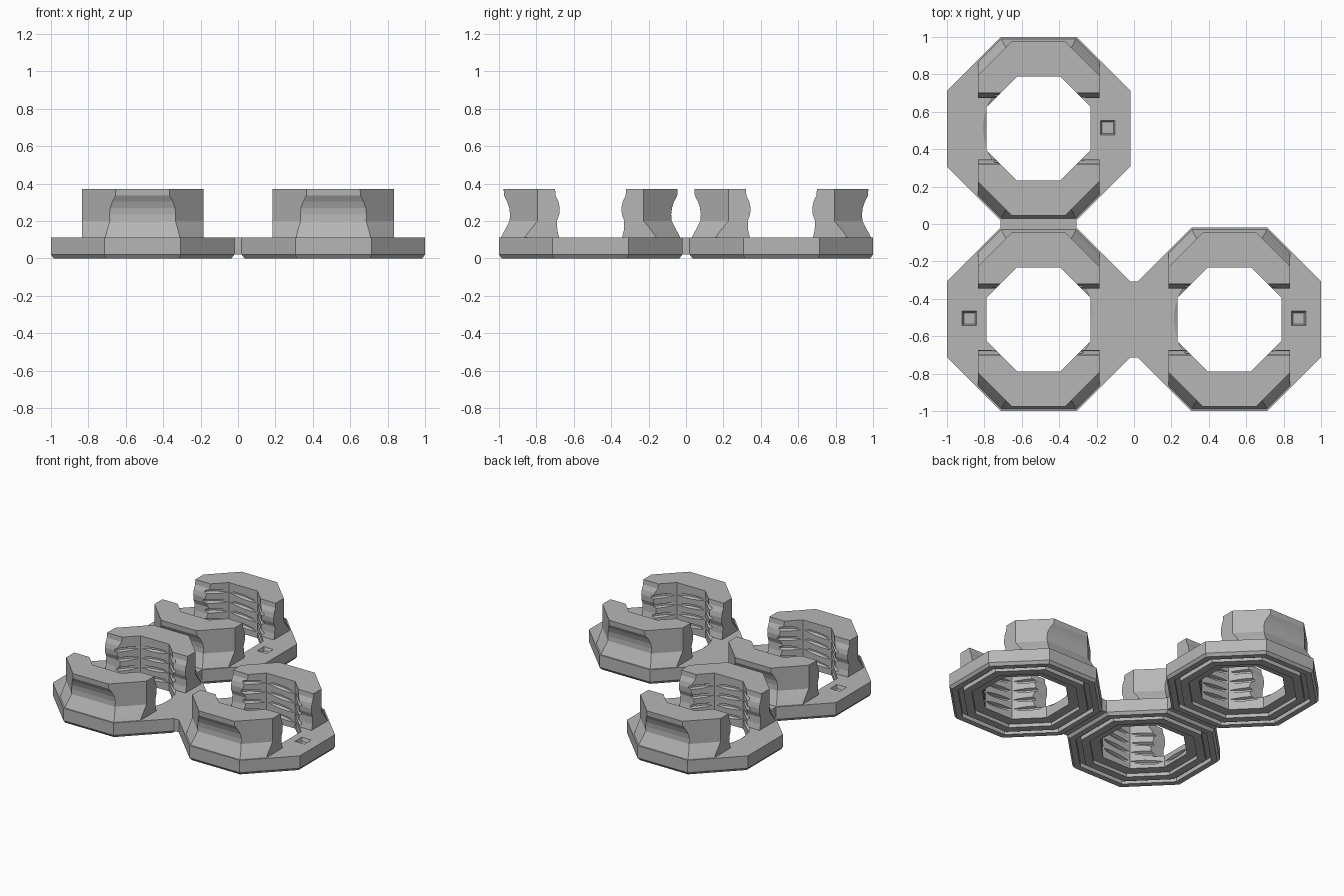
import bpy, bmesh, math
from mathutils import Matrix, Vector

if "Cube" in bpy.data.objects:
    bpy.data.objects.remove(bpy.data.objects["Cube"])

gray = bpy.data.materials.new("mid_gray")
gray.use_nodes = True
COLOR = (0.47, 0.47, 0.47, 1)
gray.diffuse_color = COLOR
gray.node_tree.nodes["Principled BSDF"].inputs["Base Color"].default_value = COLOR

T8 = math.tan(math.pi / 8)
HALF = 0.51          # unit centre offset
OUTER, HOLE = 0.49, 0.278
TOP = 0.11           # top of the base plates


def make_object(name, bm, location=(0, 0, 0)):
    bmesh.ops.recalc_face_normals(bm, faces=bm.faces)
    mesh = bpy.data.meshes.new(name)
    bm.to_mesh(mesh)
    bm.free()
    mesh.materials.append(gray)
    obj = bpy.data.objects.new(name, mesh)
    obj.location = location
    bpy.context.collection.objects.link(obj)
    return obj


def loft(bm, rings, closed=False):
    """Skin equal-length point rings; cap the ends or join last to first."""
    loops = [[bm.verts.new(p) for p in ring] for ring in rings]
    pairs = list(zip(loops, loops[1:]))
    if closed:
        pairs.append((loops[-1], loops[0]))
    else:
        bm.faces.new(loops[0])
        bm.faces.new(loops[-1])
    for a, b in pairs:
        for i in range(len(a)):
            j = (i + 1) % len(a)
            bm.faces.new((a[i], a[j], b[j], b[i]))


def polygon(apothem, z, sides=8):
    r = apothem / math.cos(math.pi / sides)
    angles = [(i + 0.5) * math.tau / sides for i in range(sides)]
    return [Vector((r * math.cos(a), r * math.sin(a), z)) for a in angles]


def cut(obj, cutter):
    """Subtract the cutter from the object and keep the result as its mesh."""
    cutter.hide_render = True
    mod = obj.modifiers.new("cut", "BOOLEAN")
    mod.operation, mod.solver, mod.object = "DIFFERENCE", "EXACT", cutter
    graph = bpy.context.evaluated_depsgraph_get()
    mesh = bpy.data.meshes.new_from_object(obj.evaluated_get(graph))
    obj.modifiers.clear()
    obj.data = mesh


def thread_cutter(location, lean):
    """Stack of tilted sharp-rimmed discs that carve lens-shaped grooves."""
    bm = bmesh.new()
    for level in range(4):
        tilt = Matrix.Translation((0, 0, 0.085 + 0.07 * level)) @ Matrix.Rotation(lean, 4, "Y")
        rings = [polygon(0.27, -0.018, 48), polygon(0.298, -0.006, 48),
                 polygon(0.298, 0.006, 48), polygon(0.27, 0.018, 48)]
        loft(bm, [[tilt @ p for p in ring] for ring in rings])
    return make_object("thread_cutter", bm, location)


def socket_cutter(location):
    """Tapered square pocket."""
    bm = bmesh.new()
    loft(bm, [polygon(w, z, 4) for w, z in ((0.03, TOP - 0.025), (0.042, TOP + 0.01))])
    return make_object("socket_cutter", bm, location)


def base_plate(name, location):
    """Octagonal ring with chamfered rim and a grooved underside."""
    profile = [(OUTER, TOP), (OUTER, 0.02), (0.475, 0), (0.435, 0), (0.435, 0.03),
               (0.40, 0.03), (0.40, 0), (0.345, 0), (0.345, 0.025), (HOLE, 0.025),
               (HOLE, TOP)]
    bm = bmesh.new()
    loft(bm, [polygon(a, z) for a, z in profile], closed=True)
    return make_object(name, bm, location)


def jaw(name, location, side):
    """Half-octagon wall with flared foot, waisted back and overhanging lip."""
    # height, octagon apothem, lip apothem, tip position
    levels = [(TOP - 0.005, 0.483, 0.483, 0.167), (0.15, 0.459, 0.459, 0.178),
              (0.2, 0.43, 0.433, 0.18), (0.235, 0.43, 0.431, 0.167),
              (0.27, 0.43, 0.435, 0.165), (0.305, 0.43, 0.447, 0.172),
              (0.335, 0.43, 0.463, 0.187), (0.37, 0.43, 0.465, 0.19)]
    width = 0.325
    inner_sum = HOLE * (1 + T8)
    rings = []
    for z, a, lip, tip in levels:
        diagonal = a * (1 + T8)
        half = [(HOLE * T8, HOLE), (inner_sum - tip, tip), (width, tip),
                (width, diagonal - width), (diagonal - lip, lip)]
        outline = half + [(-x, y) for x, y in reversed(half)]
        rings.append([(x, y * side, z) for x, y in outline])
    bm = bmesh.new()
    loft(bm, rings)
    return make_object(name, bm, location)


# Three units: name, centre signs, side of the square socket, groove lean
units = [("back_right", -1, 1, 1, 1), ("front_right", -1, -1, -1, -1),
         ("front_left", 1, -1, 1, 1)]
for name, sx, sy, socket_side, lean in units:
    centre = Vector((sx * HALF, sy * HALF, 0))
    parts = [base_plate(name + "_base", centre),
             jaw(name + "_front_jaw", centre, -1),
             jaw(name + "_back_jaw", centre, 1)]
    threads = thread_cutter(centre, math.radians(5) * lean)
    socket = socket_cutter(centre + Vector((0.37 * socket_side, 0.005, 0)))
    bpy.context.view_layer.update()
    for part in parts:
        cut(part, threads)
    cut(parts[0], socket)
    for helper in (threads, socket):
        bpy.data.objects.remove(helper)

# Short bridges joining neighbouring plates
for name, spot, size in (
        ("front_bridge", (0, -HALF), (0.05, 2 * OUTER * T8)),
        ("right_bridge", (-HALF, 0), (2 * OUTER * T8, 0.05))):
    bm = bmesh.new()
    bmesh.ops.create_cube(bm, size=1)
    bmesh.ops.scale(bm, vec=(*size, TOP - 0.02), verts=bm.verts)
    make_object(name, bm, (*spot, (TOP + 0.02) / 2))
